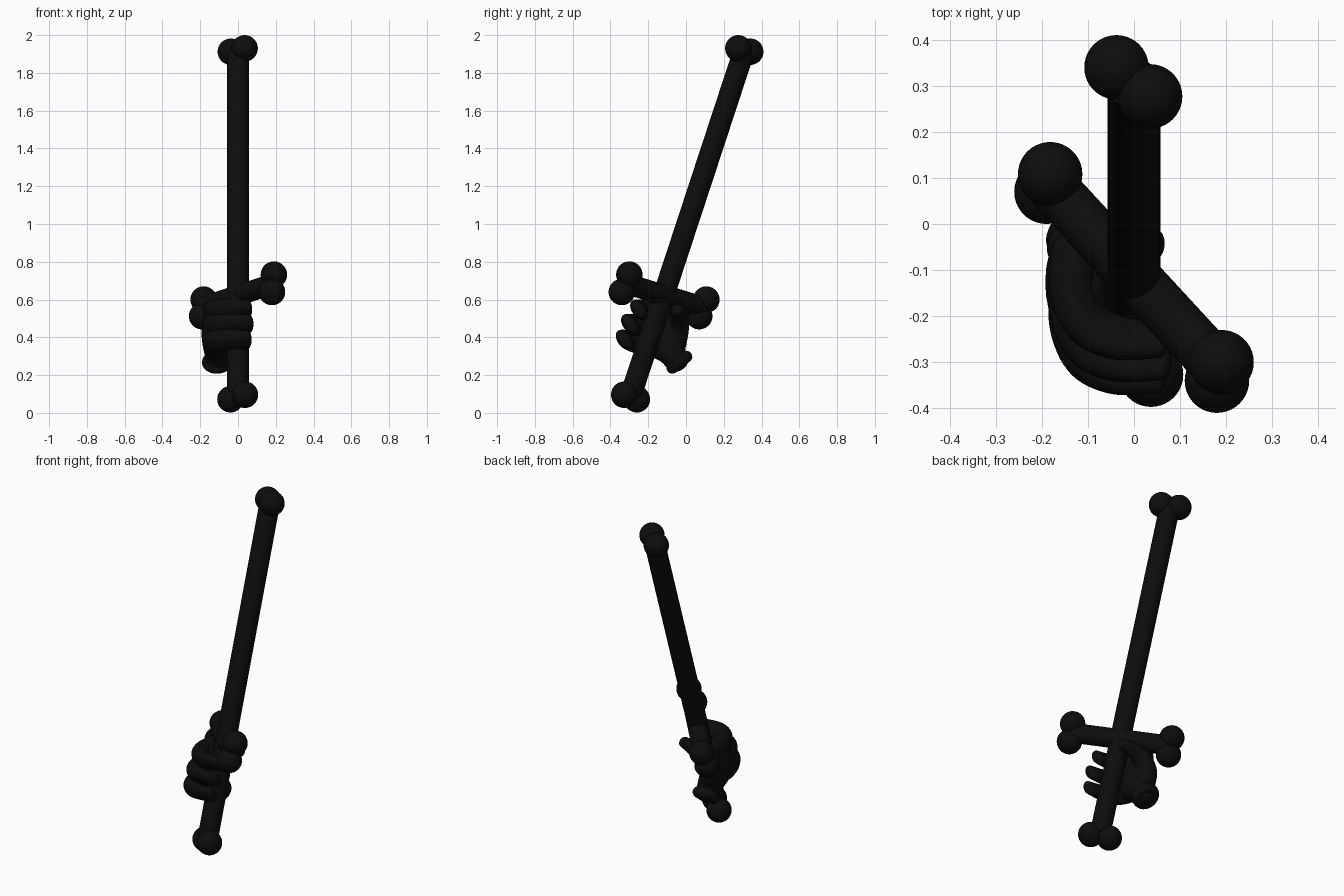
import bpy, bmesh, math
from mathutils import Vector

if "Cube" in bpy.data.objects:
    bpy.data.objects.remove(bpy.data.objects["Cube"])

black = bpy.data.materials.new("black")
black.diffuse_color = (0.004, 0.004, 0.004, 1)
black.use_nodes = True
black.node_tree.nodes["Principled BSDF"].inputs["Base Color"].default_value = black.diffuse_color


def finish(obj, name):
    obj.name = name
    obj.data.materials.append(black)
    for p in obj.data.polygons:
        p.use_smooth = True
    return obj


def knob(name, loc, r=0.07):
    bpy.ops.mesh.primitive_uv_sphere_add(segments=40, ring_count=24, radius=r, location=loc)
    finish(bpy.context.object, name)


def sweep(name, pts, sizes, wide, cap=0.7, steps=8, n=28):
    """Smooth tube through pts with elliptical sections (half width along 'wide', half thickness)."""
    P = [Vector(p) for p in pts]
    S = [Vector((a, b, 0)) for a, b in sizes]

    def spline(a, i, t):
        p0, p1, p2 = a[max(i - 1, 0)], a[i], a[i + 1]
        p3 = a[min(i + 2, len(a) - 1)]
        return 0.5 * (2 * p1 + (p2 - p0) * t + (2 * p0 - 5 * p1 + 4 * p2 - p3) * t * t
                      + (3 * p1 - p0 - 3 * p2 + p3) * t ** 3)

    path = [(spline(P, i, k / steps), spline(S, i, k / steps))
            for i in range(len(P) - 1) for k in range(steps)] + [(P[-1], S[-1])]
    rows = []
    for i, (c, s) in enumerate(path):
        tan = (path[min(i + 1, len(path) - 1)][0] - path[max(i - 1, 0)][0]).normalized()
        rows.append((c, s, tan))
    # rounded ends
    caps = [math.radians(a) for a in (20, 40, 60, 78, 88)]

    def end(row, sign):
        c, s, t = row
        return [(c + t * sign * math.sin(a) * min(s.x, s.y) * cap, s * math.cos(a), t) for a in caps]
    if cap:
        rows = end(rows[0], -1)[::-1] + rows + end(rows[-1], 1)
    bm = bmesh.new()
    rings = []
    for c, s, t in rows:
        u = Vector(wide)
        u = (u - t * u.dot(t)).normalized()
        v = t.cross(u)
        rings.append([bm.verts.new(c + u * s.x * math.cos(2 * math.pi * k / n)
                                   + v * s.y * math.sin(2 * math.pi * k / n)) for k in range(n)])
    for a, b in zip(rings, rings[1:]):
        for k in range(n):
            bm.faces.new((a[k], a[(k + 1) % n], b[(k + 1) % n], b[k]))
    bm.faces.new(rings[0])
    bm.faces.new(rings[-1])
    bmesh.ops.recalc_face_normals(bm, faces=bm.faces)
    me = bpy.data.meshes.new(name)
    bm.to_mesh(me)
    bm.free()
    obj = bpy.data.objects.new(name, me)
    bpy.context.collection.objects.link(obj)
    return finish(obj, name)


def bone(name, a, b, r, knobs):
    """Straight shaft with a pair of knobs at each end."""
    a, b = Vector(a), Vector(b)
    d = b - a
    bpy.ops.mesh.primitive_cylinder_add(vertices=40, radius=r, depth=d.length, location=(a + b) / 2)
    obj = bpy.context.object
    obj.rotation_euler = d.to_track_quat('Z', 'Y').to_euler()
    bpy.ops.object.shade_smooth_by_angle()
    obj.name = name + "_shaft"
    obj.data.materials.append(black)
    for i, k in enumerate(knobs):
        knob(f"{name}_knob_{i + 1}", k)


# Blade-and-grip bone, and the crossguard bone
bone("blade_bone", (0, -0.29, 0.10), (0, 0.305, 1.91), 0.057,
     [(-0.04, -0.26, 0.072), (0.037, -0.327, 0.096),
      (-0.038, 0.34, 1.912), (0.035, 0.277, 1.93)])
bone("guard_bone", (0.182, -0.31, 0.682), (-0.182, 0.085, 0.562), 0.055,
     [(0.19, -0.30, 0.732), (0.18, -0.34, 0.64),
      (-0.182, 0.108, 0.60), (-0.19, 0.07, 0.512)])

# Palm, from the wrist up to the index knuckle
sweep("palm",
      [(-0.11, -0.045, 0.265), (-0.11, -0.07, 0.31), (-0.122, -0.12, 0.40),
       (-0.12, -0.14, 0.49), (-0.11, -0.145, 0.54)],
      [(0.062, 0.062), (0.075, 0.066), (0.13, 0.07), (0.115, 0.066), (0.075, 0.05)],
      (0, 0.8, 0.5))

# Rolled wrist cuff
normal = Vector((0, 0.62, -0.78))
bpy.ops.mesh.primitive_torus_add(major_radius=0.048, minor_radius=0.031, major_segments=40,
                                 minor_segments=16, location=(-0.112, -0.035, 0.268))
cuff = finish(bpy.context.object, "wrist_cuff")
cuff.rotation_euler = normal.to_track_quat('Z', 'Y').to_euler()

# Three fingers wrapped round the front of the grip
for i, (dx, dy, dz) in enumerate([(0, 0, 0), (0.01, 0.028, 0.083), (0.003, 0.076, 0.16)]):
    pts = [(-0.128, -0.13, 0.37), (-0.133, -0.21, 0.375), (-0.105, -0.285, 0.38),
           (-0.04, -0.322, 0.387), (0.05 + dx, -0.325, 0.387)]
    sweep(f"finger_{i + 1}", [(x, y + dy, z + dz) for x, y, z in pts],
          [(0.065, 0.05), (0.064, 0.052), (0.062, 0.048), (0.06, 0.04), (0.056, 0.032)],
          (0, -0.6, 0.8))

# Thumb across the back of the grip
sweep("thumb",
      [(-0.125, -0.06, 0.36), (-0.125, -0.045, 0.44), (-0.06, -0.035, 0.515), (0.045, -0.045, 0.545)],
      [(0.06, 0.06), (0.06, 0.058), (0.05, 0.046), (0.034, 0.03)], (0, 1, 0.2))
